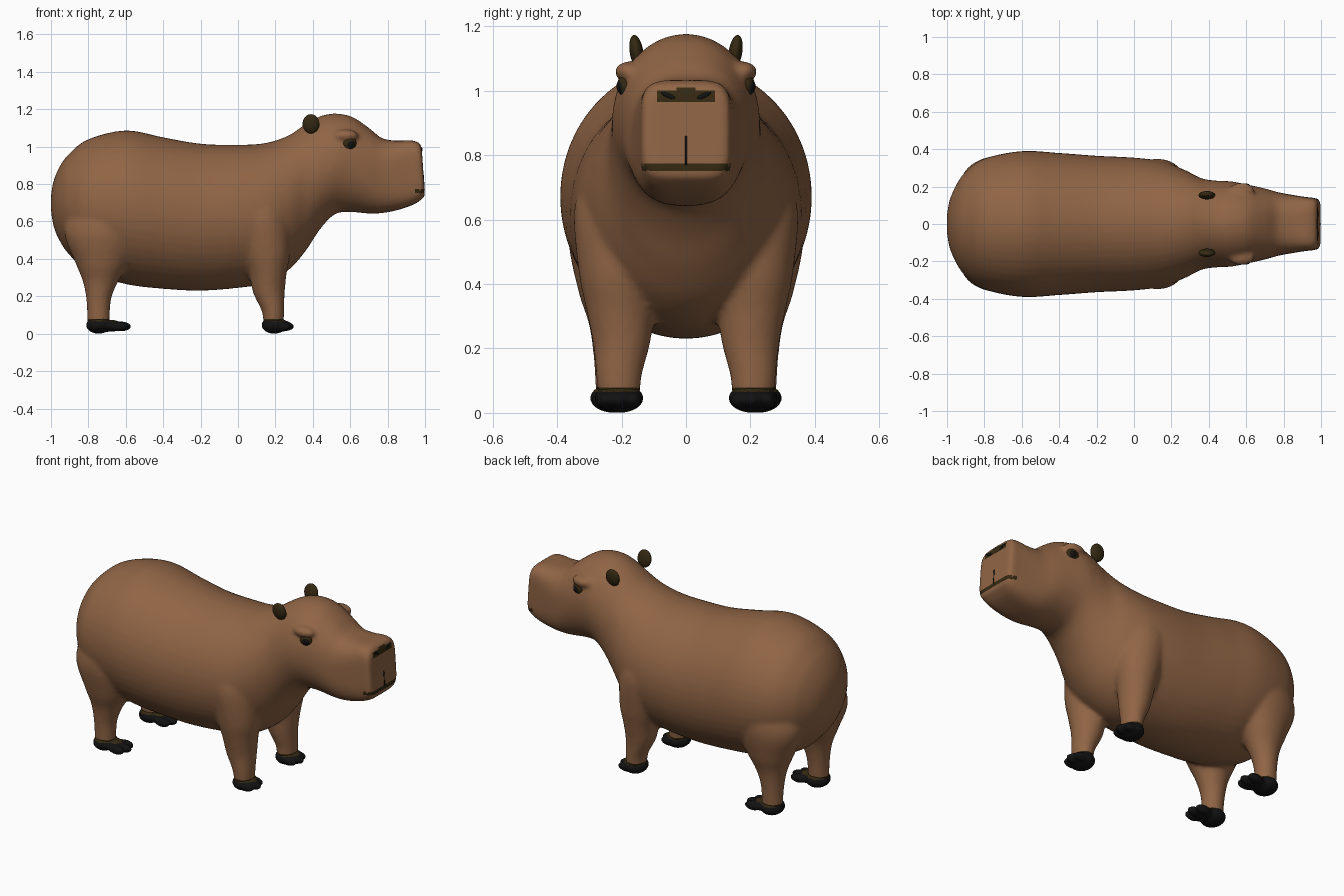
import bpy, bmesh, math
from mathutils import Vector, Matrix

if "Cube" in bpy.data.objects:
    bpy.data.objects.remove(bpy.data.objects["Cube"])


def material(name, color):
    m = bpy.data.materials.new(name)
    m.use_nodes = True
    m.diffuse_color = (*color, 1)
    bsdf = next(n for n in m.node_tree.nodes if n.type == "BSDF_PRINCIPLED")
    bsdf.inputs["Base Color"].default_value = (*color, 1)
    bsdf.inputs["Roughness"].default_value = 0.8
    return m


FUR = material("brown fur", (0.28, 0.13, 0.06))
DARK = material("dark brown skin", (0.035, 0.022, 0.006))
BLACK = material("black hoof", (0.006, 0.006, 0.006))


def spline(rows, steps=5):
    """Catmull-Rom through rows of numbers."""
    out = []
    for i in range(len(rows) - 1):
        a, b = rows[max(i - 1, 0)], rows[i]
        c, d = rows[i + 1], rows[min(i + 2, len(rows) - 1)]
        for s in range(steps):
            t = s / steps
            out.append([q + 0.5 * t * (r - p + t * (2*p - 5*q + 4*r - s4 + t * (3*(q - r) + s4 - p)))
                        for p, q, r, s4 in zip(a, b, c, d)])
    return out + [list(rows[-1])]


def loft(bm, rings):
    """Skin closed rings of points and cap both ends."""
    loops = [[bm.verts.new(p) for p in ring] for ring in rings]
    n = len(loops[0])
    for a, b in zip(loops, loops[1:]):
        for i in range(n):
            j = (i + 1) % n
            bm.faces.new((a[i], a[j], b[j], b[i]))
    bm.faces.new(loops[0][::-1])
    bm.faces.new(loops[-1])


def ring(power, n=48):
    for i in range(n):
        c, s = math.cos(math.tau * i / n), math.sin(math.tau * i / n)
        yield (math.copysign(abs(c) ** (2 / power), c),
               math.copysign(abs(s) ** (2 / power), s))


def ball(bm, center, radii, tilt=0):
    m = Matrix.Translation(center) @ Matrix.Rotation(tilt, 4, "X") @ Matrix.Diagonal((*radii, 1))
    bmesh.ops.create_uvsphere(bm, u_segments=28, v_segments=18, radius=1, matrix=m)


def make(name, bm, mats):
    bmesh.ops.recalc_face_normals(bm, faces=bm.faces)
    me = bpy.data.meshes.new(name)
    bm.to_mesh(me)
    bm.free()
    for m in mats:
        me.materials.append(m)
    me.polygons.foreach_set("use_smooth", [True] * len(me.polygons))
    ob = bpy.data.objects.new(name, me)
    bpy.context.collection.objects.link(ob)
    return ob


def fuse(ob, voxel, rounds, rule):
    """Melt overlapping volumes into one smooth surface, then colour by rule."""
    mats = list(ob.data.materials)
    mod = ob.modifiers.new("melt", "REMESH")
    mod.mode = "VOXEL"
    mod.voxel_size = voxel
    mod.use_smooth_shade = True
    soft = ob.modifiers.new("soften", "SMOOTH")
    soft.factor = 0.5
    soft.iterations = rounds
    bpy.context.view_layer.update()
    dg = bpy.context.evaluated_depsgraph_get()
    me = bpy.data.meshes.new_from_object(ob.evaluated_get(dg))
    ob.modifiers.clear()
    ob.data = me
    me.materials.clear()
    for m in mats:
        me.materials.append(m)
    for p in me.polygons:
        p.material_index = rule(p.center)
        p.use_smooth = True


# Trunk, neck and head: x, underside z, top z, half width, squareness
TRUNK = [
    (-1.0, .66, .74, .05, 2), (-.985, .57, .82, .13, 2), (-.95, .49, .9, .21, 2),
    (-.9, .42, .965, .28, 2), (-.8, .33, 1.04, .35, 2), (-.6, .265, 1.087, .39, 2),
    (-.4, .24, 1.05, .38, 2), (-.2, .23, 1.016, .365, 2), (0, .245, 1.01, .355, 2),
    (.15, .27, 1.02, .335, 2), (.27, .34, 1.06, .29, 2), (.36, .44, 1.12, .245, 2),
    (.44, .56, 1.163, .232, 2), (.52, .64, 1.177, .228, 2), (.61, .65, 1.16, .21, 2.1),
    (.7, .642, 1.1, .19, 2.3), (.77, .645, 1.045, .17, 2.8), (.85, .66, 1.032, .155, 3.5),
    (.93, .69, 1.034, .143, 4.5), (.975, .72, 1.025, .138, 5), (.993, .735, 1.005, .125, 5),
]
bm = bmesh.new()
loft(bm, [[(x, w * c, (lo + hi) / 2 + (hi - lo) / 2 * s) for c, s in ring(k)]
          for x, lo, hi, w, k in spline(TRUNK)])

# Legs: z, centre x, centre y, radius x, radius y
HIND = [(.05, -.745, .225, .06, .055), (.18, -.745, .222, .066, .066), (.28, -.735, .218, .095, .085),
        (.38, -.725, .215, .145, .12), (.55, -.715, .21, .215, .155), (.72, -.68, .18, .19, .15),
        (.82, -.66, .15, .1, .1)]
FORE = [(.05, .19, .208, .055, .065), (.12, .187, .208, .06, .072), (.22, .165, .2, .085, .09),
        (.32, .16, .205, .1, .105), (.45, .15, .21, .13, .125), (.65, .12, .2, .15, .145),
        (.8, .1, .17, .1, .1)]
for side in (1, -1):
    for leg in (HIND, FORE):
        loft(bm, [[(x + rx * c, side * (y + ry * s), z) for c, s in ring(2, 32)]
                  for z, x, y, rx, ry in spline(leg)])
    # Brow ridge over the eye
    ball(bm, (.575, side * .178, 1.06), (.07, .044, .032))


def skin_rule(p):
    nose = p.x > .955 and abs(p.y) < .085 and .97 < p.z < 1.008 - abs(p.y) * .08
    mouth = p.x > .94 and .753 < p.z < .776 - max(0, abs(p.y) - .1) * .2
    ankle = p.z < .08
    return 1 if nose or mouth or ankle else 0


body = make("body", bm, [FUR, DARK])
fuse(body, .012, 9, skin_rule)

# Slightly sloped muzzle front
for v in body.data.vertices:
    t = min(max((v.co.x - .85) / .1, 0), 1)
    v.co.x += t * (.07 * (.78 - v.co.z) + .004)
body.data.update()


def muzzle_x(y, z):
    hit, loc, _, _ = body.ray_cast(Vector((2, y, z)), Vector((-1, 0, 0)))
    return loc.x if hit else .98


# Cleft between nose and mouth
bm = bmesh.new()
loft(bm, [[(muzzle_x(0, z) + dx, dy, z) for dx, dy in ((-.004, -.003), (.001, -.003), (.001, .003), (-.004, .003))]
          for z in (.77, .8, .83, .86)])
make("lip_cleft", bm, [BLACK])

for side, label in ((1, "left"), (-1, "right")):
    # Ear
    bm = bmesh.new()
    ball(bm, (.39, side * .154, 1.122), (.045, .021, .052), -side * .15)
    make(label + "_ear", bm, [DARK])

    # Eye and pupil
    bm = bmesh.new()
    ball(bm, (.592, side * .183, 1.018), (.041, .03, .04))
    make(label + "_eye", bm, [DARK])
    bm = bmesh.new()
    ball(bm, (.6, side * .194, 1.014), (.026, .022, .026))
    make(label + "_pupil", bm, [BLACK])

    # Nostril
    bm = bmesh.new()
    ball(bm, (muzzle_x(side * .055, .985), side * .055, .985), (.004, .024, .007), side * .4)
    make(label + "_nostril", bm, [BLACK])

    # Hooves: a pad with three spread toes
    for pos, x, y, reach in (("front", .193, .208, .055), ("hind", -.745, .222, .122)):
        bm = bmesh.new()
        ball(bm, (x, side * y, .046), (.067, .076, .046))
        ball(bm, (x + reach * .5, side * y, .042), (.07, .06, .032))
        for k in (-1, 0, 1):
            ball(bm, (x + reach - abs(k) * .018, side * y + k * .045, .039), (.052, .025, .026))
        hoof = make(label + "_" + pos + "_hoof", bm, [BLACK, DARK])
        fuse(hoof, .008, 3, lambda p: 1 if p.z > .066 else 0)
